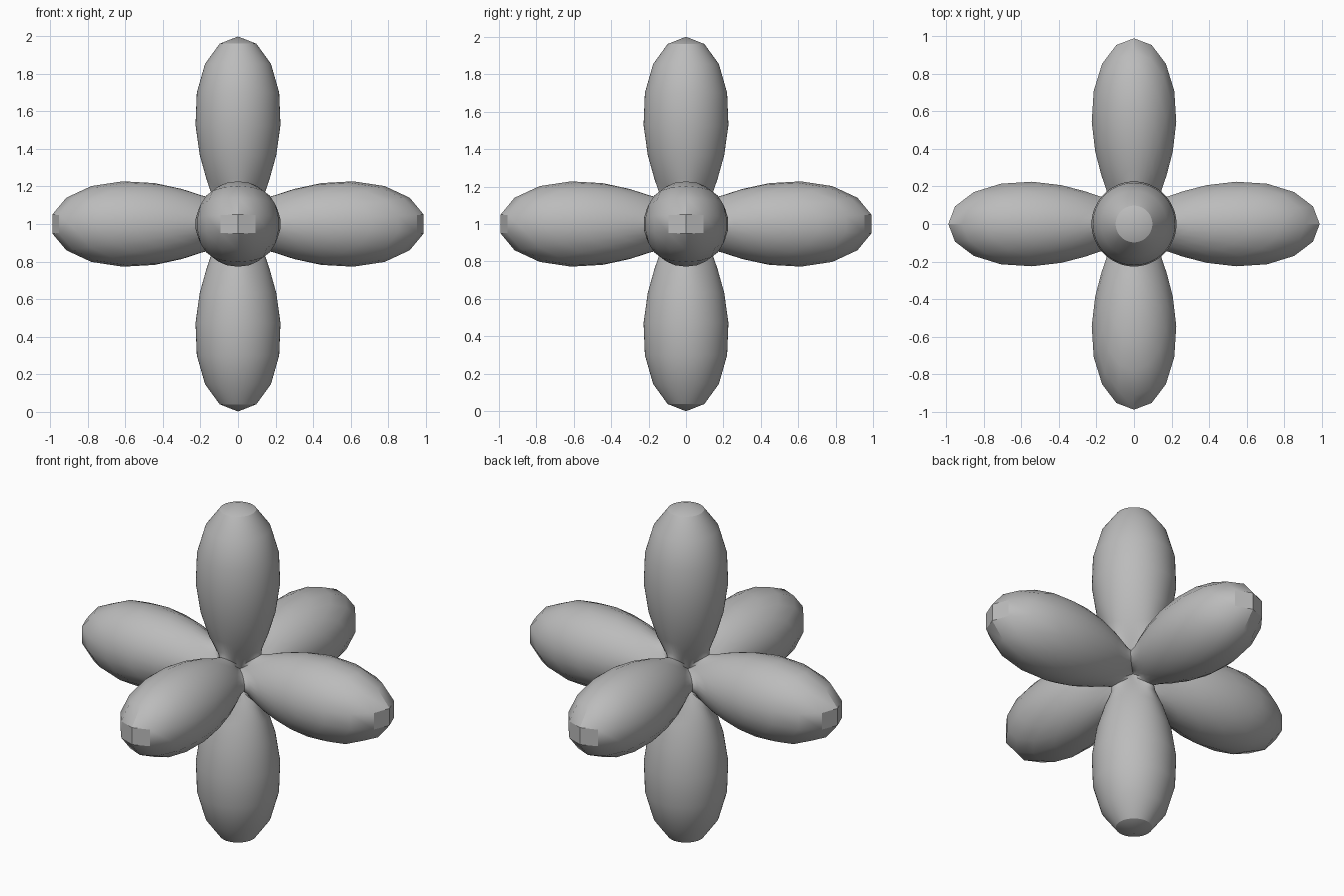
import bpy
import bmesh
import math

POWER = 6.6      # how narrow the lobes are
CENTRE_Z = 1.0

old = bpy.data.objects.get("Cube")
if old:
    bpy.data.objects.remove(old, do_unlink=True)


def make_material(name, colour):
    mat = bpy.data.materials.new(name)
    mat.use_nodes = True
    mat.diffuse_color = colour
    mat.node_tree.nodes["Principled BSDF"].inputs["Base Color"].default_value = colour
    return mat


def lobe_radius(direction):
    """Distance from the centre: 1 along each axis, small in between."""
    return sum(abs(c) ** POWER for c in direction)


# Six teardrop lobes: one sphere pushed in everywhere but along the axes
bm = bmesh.new()
bmesh.ops.create_uvsphere(bm, u_segments=64, v_segments=31, radius=1)
for v in bm.verts:
    d = v.co.normalized()
    v.co = d * lobe_radius(d)
    v.co.z += CENTRE_Z
bmesh.ops.recalc_face_normals(bm, faces=bm.faces)

mesh = bpy.data.meshes.new("six_lobes")
bm.to_mesh(mesh)
bm.free()
mesh.materials.append(make_material("mid grey", (0.5, 0.5, 0.5, 1)))
lobes = bpy.data.objects.new("six_lobes", mesh)
bpy.context.collection.objects.link(lobes)

# Smooth sides, crisp facets at the tips
bpy.ops.object.select_all(action="DESELECT")
lobes.select_set(True)
bpy.context.view_layer.objects.active = lobes
bpy.ops.object.shade_smooth_by_angle(angle=math.radians(30))
